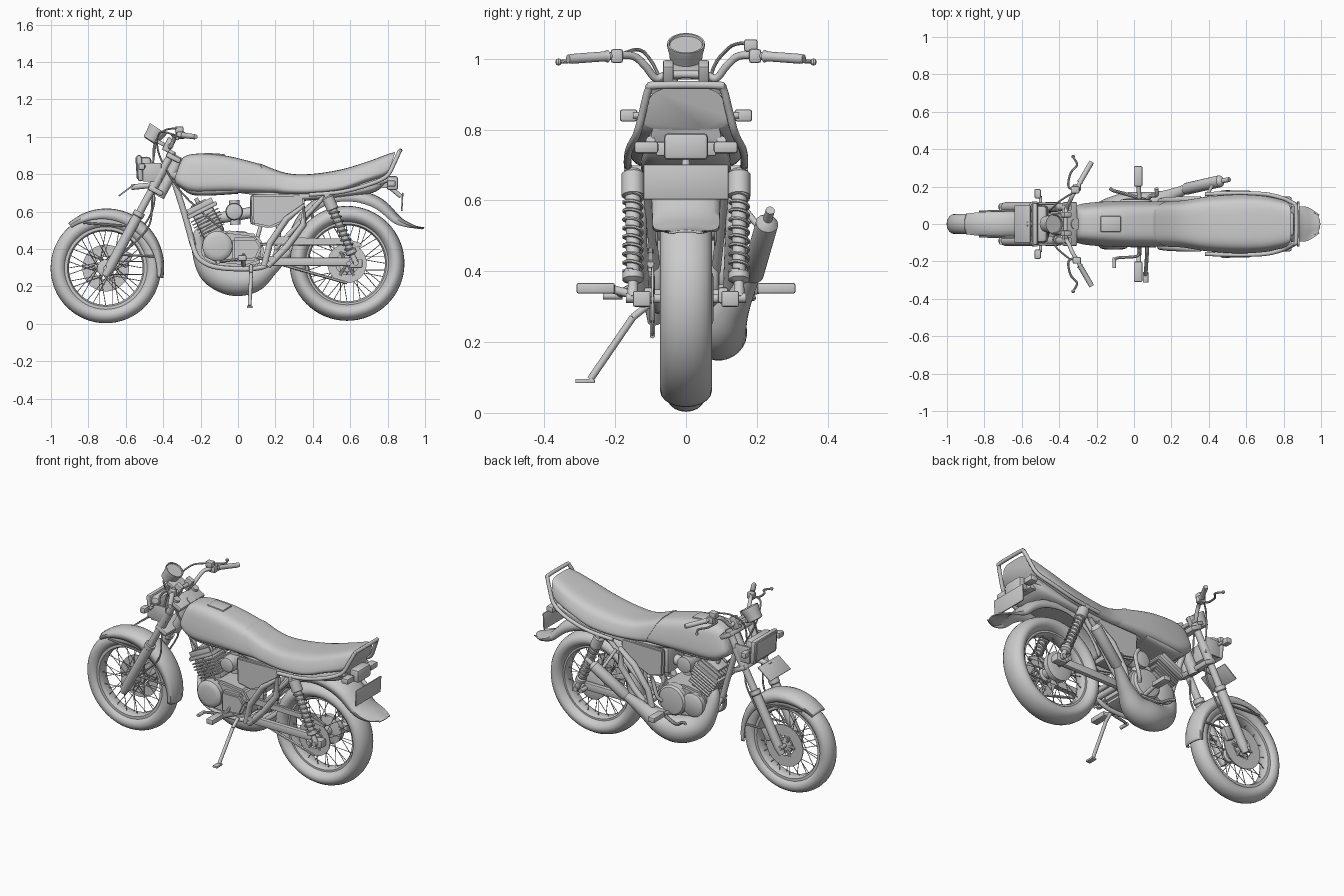
import bpy, bmesh
from math import sin, cos, pi, radians, copysign
from mathutils import Vector, Matrix

if "Cube" in bpy.data.objects:
    bpy.data.objects.remove(bpy.data.objects["Cube"])

SIDES = ((-1, "left"), (1, "right"))


def finish(name, bm, angle=35):
    bmesh.ops.recalc_face_normals(bm, faces=bm.faces)
    me = bpy.data.meshes.new(name)
    bm.to_mesh(me)
    bm.free()
    for p in me.polygons:
        p.use_smooth = True
    me.set_sharp_from_angle(angle=radians(angle))
    ob = bpy.data.objects.new(name, me)
    bpy.context.collection.objects.link(ob)
    return ob


def skin(bm, rings, wrap=True, loop=False, caps=True):
    vs = [[bm.verts.new(p) for p in r] for r in rings]
    n, m = len(vs), len(vs[0])
    for i in range(n if loop else n - 1):
        a, b = vs[i], vs[(i + 1) % n]
        for j in range(m if wrap else m - 1):
            k = (j + 1) % m
            bm.faces.new((a[j], a[k], b[k], b[j]))
    if caps and not loop and wrap:
        bm.faces.new(vs[0])
        bm.faces.new(vs[-1])


def spline(rows, k=5):
    """Catmull-Rom through rows of equal-length tuples."""
    out, n = [], len(rows)
    for i in range(n - 1):
        p = [rows[max(0, min(n - 1, i + d))] for d in (-1, 0, 1, 2)]
        for t in [j / k for j in range(k)]:
            out.append(tuple(.5 * (2*b + (c-a)*t + (2*a-5*b+4*c-d)*t*t + (3*b-a-3*c+d)*t**3)
                             for a, b, c, d in zip(*p)))
    return out + [tuple(rows[-1])]


def tube(name, pts, r=None, n=12, smooth=True, k=5):
    """Sweep a circle along points; rows may carry their own radius as a 4th value."""
    rows = [tuple(p) if len(p) == 4 else (*p, r) for p in pts]
    rows = spline(rows, k) if smooth else rows
    P = [Vector(q[:3]) for q in rows]
    c, rings, last = len(P), [], None
    for i in range(c):
        t = (P[min(c-1, i+1)] - P[max(0, i-1)]).normalized()
        u = t.orthogonal().normalized() if last is None else (last - t * last.dot(t)).normalized()
        last, v = u, t.cross(u)
        rings.append([P[i] + (u*cos(2*pi*j/n) + v*sin(2*pi*j/n)) * rows[i][3] for j in range(n)])
    bm = bmesh.new()
    skin(bm, rings)
    return finish(name, bm)


def rods(name, segs, r, n=16):
    bm = bmesh.new()
    for a, b in segs:
        a, b = Vector(a), Vector(b)
        M = Matrix.Translation((a+b)/2) @ (b-a).to_track_quat('Z', 'Y').to_matrix().to_4x4()
        bmesh.ops.create_cone(bm, cap_ends=True, segments=n, radius1=r, radius2=r,
                              depth=(b-a).length, matrix=M)
    return finish(name, bm)


def lathe(name, prof, org, axis=(0, 1, 0), n=48, closed=False):
    """Revolve (along, radius) pairs around an axis."""
    q, org = Vector(axis).to_track_quat('Z', 'Y'), Vector(org)
    rings = [[org + q @ Vector((r*cos(2*pi*j/n), r*sin(2*pi*j/n), a)) for j in range(n)]
             for a, r in prof]
    bm = bmesh.new()
    skin(bm, rings, loop=closed)
    return finish(name, bm)


def boxes(name, items, bevel=.006, tilt=0):
    """items: (center, size); tilt rotates each about y, in degrees."""
    bm = bmesh.new()
    for c, s in items:
        bmesh.ops.create_cube(bm, size=1, matrix=Matrix.Translation(c) @
                              Matrix.Rotation(radians(tilt), 4, 'Y') @ Matrix.Diagonal((*s, 1)))
    bmesh.ops.bevel(bm, geom=bm.edges[:], offset=bevel, segments=2, affect='EDGES', profile=.5)
    return finish(name, bm, 40)


def body(name, rows, taper=.2, e=.6, n=40):
    """Loft of rounded sections: top x, top z, bottom x, bottom z, half width."""
    rings = []
    for xt, zt, xb, zb, w in spline(rows, 6):
        ring = []
        for j in range(n):
            c, s = cos(2*pi*j/n), sin(2*pi*j/n)
            u = .5 + .5 * copysign(abs(s)**e, s)
            ring.append((xb+(xt-xb)*u, w*copysign(abs(c)**e, c)*(1-taper*u), zb+(zt-zb)*u))
        rings.append(ring)
    bm = bmesh.new()
    skin(bm, rings)
    return finish(name, bm, 50)


def plate(name, pts, y, t, bevel=.004):
    """Flat outline in x, z with thickness t around y."""
    bm = bmesh.new()
    skin(bm, [[(x, yy, z) for x, z in pts] for yy in (y-t/2, y+t/2)])
    bmesh.ops.bevel(bm, geom=bm.edges[:], offset=bevel, segments=2, affect='EDGES')
    return finish(name, bm)


def fender(name, cx, cz, rows):
    """Curved guard: angle, radius, half width, skirt depth around the wheel centre."""
    rings = []
    for a, r, w, d in spline(rows, 6):
        a = radians(a)
        sec = [(-1, -d), (-1, -d*.45), (-.8, -.012), (-.42, -.002), (0, 0),
               (.42, -.002), (.8, -.012), (1, -d*.45), (1, -d)]
        rings.append([(cx+(r+h)*cos(a), y*w, cz+(r+h)*sin(a)) for y, h in sec])
    bm = bmesh.new()
    skin(bm, rings, wrap=False)
    ob = finish(name, bm, 60)
    ob.modifiers.new("thickness", 'SOLIDIFY').thickness = .006


def wheel(tag, x, z, rc, h, w):
    tyre = [(w*cos(2*pi*i/20), rc + h*sin(2*pi*i/20)) for i in range(20)]
    lathe(tag+"_tyre", tyre, (x, 0, z), n=64, closed=True)
    ri = rc - h
    lathe(tag+"_rim", [(-.036, ri+.012), (-.036, ri-.004), (-.02, ri-.012), (.02, ri-.012),
                       (.036, ri-.004), (.036, ri+.012)], (x, 0, z), n=64, closed=True)
    lathe(tag+"_hub", [(-.06, .02), (-.055, .045), (-.042, .045), (-.035, .03), (.035, .03),
                       (.042, .045), (.055, .045), (.06, .02)], (x, 0, z), n=32)
    segs = []
    for i in range(36):
        a, s = 2*pi*i/36, (-1, 1)[i % 2]
        b = a + (.75 if i % 4 < 2 else -.75)
        segs.append(((x+.043*cos(b), s*.048, z+.043*sin(b)),
                     (x+(ri-.008)*cos(a), s*.01, z+(ri-.008)*sin(a))))
    rods(tag+"_spokes", segs, .002, 6)


FX, FZ, RX, RZ = -.707, .298, .583, .323
wheel("front", FX, FZ, .252, .043, .054)
wheel("rear", RX, RZ, .261, .046, .073)
fender("front_fender", FX, FZ, [(130, .312, .055, .03), (105, .317, .066, .05), (75, .319, .068, .062),
                                (50, .317, .068, .065), (20, .314, .066, .05), (-10, .312, .06, .035)])
fender("rear_fender", RX, RZ, [(150, .35, .085, .05), (110, .39, .095, .06), (67, .395, .098, .065),
                               (42, .378, .095, .05), (30, .412, .09, .03), (25, .456, .05, .012)])

# front brake disc and caliper, rear drum and sprocket
lathe("brake_disc", [(.056, .06), (.056, .125), (.062, .125), (.062, .06)], (FX, 0, FZ), closed=True)
rods("disc_carrier", [((FX+.03*cos(i*pi/3), .058, FZ+.03*sin(i*pi/3)),
                       (FX+.07*cos(i*pi/3), .058, FZ+.07*sin(i*pi/3))) for i in range(6)], .009, 8)
boxes("caliper", [((-.60, .062, .345), (.05, .04, .08))], .008, 28)
lathe("rear_drum", [(.03, .03), (.04, .085), (.07, .085), (.078, .06), (.078, .02)], (RX, 0, RZ))
lathe("rear_sprocket", [(-.098, .06), (-.098, .105), (-.092, .105), (-.092, .06)], (RX, 0, RZ), closed=True)
rods("sprocket_arms", [((RX, -.095, RZ), (RX+.075*cos(i*pi/3), -.095, RZ+.075*sin(i*pi/3)))
                       for i in range(6)], .008, 8)
rods("chain", [((.1, -.095, .425), (RX, -.095, RZ+.105)), ((.1, -.095, .355), (RX, -.095, RZ-.105))], .008, 6)
plate("chain_guard", [(.18, .47), (.45, .455), (.58, .455), (.66, .43), (.66, .41), (.55, .425), (.18, .425)], -.1, .02)
rods("axles", [((FX, -.11, FZ), (FX, .11, FZ)), ((RX+.01, -.17, RZ), (RX+.01, .17, RZ))], .013)

# fork direction from axle towards the steering head
D = Vector((.477, 0, .879))
def fork(t, y, off=0):
    return Vector((-.696, y, .282)) + D*t + Vector((.879, 0, -.477)) * off
for s, tag in SIDES:
    y = s*.09
    tube(tag+"_fork_slider", [(*fork(-.03, y), .018), (*fork(.02, y), .027), (*fork(.33, y), .027),
                              (*fork(.335, y), .031), (*fork(.36, y), .031)], smooth=False, n=20)
    rods(tag+"_fork_tube", [(fork(.35, y), fork(.73, y))], .02, 20)
    rods(tag+"_fork_cover", [(fork(.5, y), fork(.62, y))], .026, 20)
    rods(tag+"_fender_stay", [(fork(.27, s*.075), (FX-.12, s*.066, .54)),
                              (fork(.1, s*.07), (FX+.26, s*.064, .36))], .006, 8)
boxes("triple_clamps", [(fork(t, 0, .02), (.085, .235, .03)) for t in (.5, .70)], .01, 28)
rods("steering_head", [(fork(.48, 0, .05), fork(.72, 0, .05))], .03)

# headlight, signals and front plate
boxes("headlight_shell", [((-.495, 0, .83), (.07, .2, .125))], .022, -4)
boxes("headlight_rim", [((-.525, 0, .832), (.03, .225, .14))], .012, -4)
boxes("headlight_lens", [((-.54, 0, .832), (.01, .19, .115))], .004, -4)
boxes("headlight_bracket", [((-.46, s*.108, .81), (.1, .012, .1)) for s in (-1, 1)], .004)
boxes("front_signals", [((-.515, s*.162, .84), (.035, .05, .035)) for s in (-1, 1)], .008)
rods("front_signal_stalks", [((-.5, -.15, .84), (-.5, .15, .84))], .009)
boxes("front_plate", [((-.595, 0, .715), (.105, .2, .008))], .003, -37)
rods("front_plate_stay", [((-.57, 0, .73), (-.47, 0, .74))], .015)

# gauge, handlebar, grips, levers and cables
lathe("gauge", [(-.055, .03), (-.05, .044), (-.01, .047), (.015, .053), (.026, .053), (.026, .048), (.02, .046)],
      (-.44, 0, 1.022), (.52, 0, .8), 40)
boxes("bar_clamps", [((-.37, s*.05, .955), (.045, .03, .075)) for s in (-1, 1)], .006, 28)
boxes("gauge_bracket", [((-.41, 0, .965), (.07, .11, .02))], .004, 28)
half = [(-.365, .05, .955), (-.36, .085, .945), (-.345, .115, .98), (-.33, .15, 1.008),
        (-.295, .21, 1.008), (-.23, .325, 1.0)]
tube("handlebar", [(x, -y, z) for x, y, z in half[::-1]] + half, .011)
for s, tag in SIDES:
    tube(tag+"_grip", [(-.29, s*.222, 1.007, .018), (-.286, s*.229, 1.007, .014), (-.232, s*.322, 1, .014),
                       (-.226, s*.333, 1, .012)], n=16, smooth=False)
    boxes(tag+"_switch", [((-.305, s*.195, 1.008), (.045, .035, .04))], .008)
    tube(tag+"_lever", [(-.31, s*.18, 1.01), (-.35, s*.2, 1.008), (-.34, s*.27, 1), (-.305, s*.315, .995),
                        (-.32, s*.35, .992)], .006, 8)
    lathe(tag+"_lever_ball", [(-.009, .003), (-.006, .008), (0, .01), (.006, .008), (.009, .003)],
          (-.325, s*.36, .991), n=12)
boxes("brake_reservoir", [((-.315, .183, 1.038), (.045, .038, .034))], .006)
tube("brake_hose", [(-.33, .165, 1.045), (-.4, .12, 1.03), (-.45, .07, .95), (-.45, .06, .75),
                    (-.46, .075, .6), (-.59, .075, .4)], .005, 8)
tube("clutch_cable", [(-.34, -.19, 1.01), (-.42, -.12, 1.02), (-.42, -.06, .9), (-.3, -.05, .7), (-.08, -.1, .5)], .005, 8)
tube("speedometer_cable", [(-.44, -.02, .97), (-.46, -.06, .8), (-.46, -.08, .64), (-.49, -.075, .5), (-.68, -.07, .32)], .005, 8)

# tank, seat and tail
body("fuel_tank", [(-.315, .85, -.34, .775, .075), (-.285, .895, -.325, .74, .105), (-.2, .91, -.24, .70, .125),
                   (-.05, .896, -.04, .70, .135), (.115, .855, .205, .695, .13)], .28, .5)
body("tank_nose", [(-.335, .79, -.34, .775, .06), (-.27, .78, -.27, .70, .085), (-.18, .76, -.18, .685, .1), (0, .76, 0, .695, .11)], 0, .5)
boxes("tank_filler", [((-.125, 0, .903), (.11, .085, .016))], .006, 4)
body("seat", [(.115, .858, .2, .695, .133), (.25, .808, .27, .69, .138), (.38, .80, .4, .69, .16),
              (.55, .825, .55, .706, .172), (.7, .87, .68, .752, .165), (.8, .907, .77, .78, .146),
              (.84, .918, .805, .80, .132)], .28, .5)
body("tail_cowl", [(.33, .71, .33, .655, .12), (.55, .73, .55, .675, .13), (.72, .79, .72, .70, .12), (.81, .82, .79, .75, .1)], .05)
rail = [(.38, .16, .69), (.55, .165, .705), (.7, .16, .745), (.795, .138, .79), (.835, .12, .86), (.86, .105, .915), (.867, .085, .925)]
tube("grab_rail", rail + [(x, -y, z) for x, y, z in rail[::-1]], .011)
boxes("tail_light", [((.825, 0, .752), (.06, .125, .075))], .012)
boxes("tail_light_bracket", [((.77, 0, .745), (.06, .17, .04))], .006)
boxes("rear_signals", [((.82, s*.112, .75), (.045, .068, .034)) for s in (-1, 1)], .008)
boxes("rear_plate", [((.878, 0, .652), (.008, .24, .098))], .003, 3)
rods("rear_plate_stay", [((.80, 0, .74), (.872, 0, .68))], .012)

# frame, side covers and swingarm
tube("down_tube", [(-.35, 0, .79), (-.29, 0, .6), (-.24, 0, .42)], .017)
rods("backbone", [((-.36, 0, .8), (.1, 0, .72))], .03)
for s, tag in SIDES:
    tube(tag+"_cradle", [(-.25, s*.01, .45), (-.21, s*.06, .35), (-.1, s*.075, .30), (.12, s*.08, .30),
                         (.2, s*.08, .37), (.21, s*.08, .55), (.12, s*.08, .7)], .013)
    tube(tag+"_seat_rail", [(.02, s*.07, .71), (.3, s*.1, .68), (.55, s*.115, .7), (.8, s*.1, .77)], .013)
    rods(tag+"_frame_strut", [((.2, s*.085, .4), (.46, s*.115, .68))], .013)
    plate(tag+"_side_cover", [(.07, .69), (.075, .53), (.17, .51), (.24, .54), (.36, .64), (.35, .695)], s*.105, .03, .01)
    tube(tag+"_footrest_hanger", [(.14, s*.12, .31), (.17, s*.125, .43), (.26, s*.13, .56), (.35, s*.13, .63),
                                  (.35, s*.13, .53), (.26, s*.125, .41), (.16, s*.12, .31)], .018, smooth=False)
    boxes(tag+"_swingarm", [((.395, s*.105, .332), (.46, .03, .046))], .008)
    boxes(tag+"_axle_adjuster", [((.63, s*.125, .322), (.07, .05, .045))], .006)
    # shock absorbers
    top, bot, y = Vector((.475, 0, .685)), Vector((.63, 0, .325)), s*.15
    at = lambda t: top.lerp(bot, t) + Vector((0, y, 0))
    tube(tag+"_shock_body", [(*at(0), .02), (*at(.03), .032), (*at(.2), .032), (*at(.21), .022), (*at(.8), .018),
                             (*at(.81), .03), (*at(.86), .03), (*at(.88), .014), (*at(1), .016)], n=20, smooth=False)
    u = (bot-top).normalized().cross(Vector((0, 1, 0)))
    tube(tag+"_shock_spring", [at(.2+.61*i/126) + (u*cos(i*2*pi/14) + Vector((0, sin(i*2*pi/14), 0)))*.026
                               for i in range(127)], .005, 6, smooth=False)
    rods(tag+"_shock_mounts", [((.475, s*.1, .685), (.475, s*.175, .685)), ((.63, s*.1, .325), (.63, s*.17, .325))], .014)
    # footpegs
    boxes(tag+"_footpeg", [((.022, s*.255, .352), (.045, .108, .03))], .006)
    rods(tag+"_footpeg_arm", [((.03, s*.08, .315), (.025, s*.21, .35))], .012)
rods("swingarm_pivot", [((.18, -.14, .345), (.18, .14, .345))], .018)
boxes("air_box", [((.14, 0, .61), (.15, .16, .16))], .015)
rods("frame_crossmembers", [((.475, -.13, .685), (.475, .13, .685)), ((.24, -.1, .335), (.24, .1, .335))], .014)

# engine: case, covers, finned cylinder, head, carburettor
plate("crankcase", [(-.2, .42), (-.17, .48), (-.06, .5), (.1, .48), (.14, .42), (.13, .33), (.04, .3), (-.12, .315), (-.19, .35)], 0, .19, .014)
lathe("left_engine_cover", [(-.135, .05), (-.13, .07), (-.12, .08), (-.08, .08)], (-.11, 0, .415))
plate("sprocket_cover", [(-.03, .46), (.1, .46), (.13, .41), (.1, .34), (-.03, .33)], -.1, .05, .012)
lathe("clutch_cover", [(.08, .092), (.118, .09), (.13, .08), (.135, .055)], (.01, 0, .405))
lathe("right_engine_cover", [(.08, .07), (.11, .07), (.12, .055)], (-.12, 0, .405))
B, U = Vector((-.125, 0, .475)), Vector((-.454, 0, .891))
boxes("cylinder_core", [(B+U*.08, (.12, .12, .17))], .015, -27)
boxes("cylinder_fins", [(B+U*(.03+.0175*i), (.165 if i > 2 else .145, .165, .007)) for i in range(6)], .002, -27)
boxes("cylinder_head", [(B+U*.148, (.175, .175, .022)), (B+U*.18, (.09, .1, .03))], .005, -27)
boxes("head_fins", [(B+U*.17+Vector((0, -.075+.025*i, 0)), (.15, .007, .035)) for i in range(7)], .002, -27)
rods("spark_plug", [(B+U*.19, B+U*.22)], .011)
rods("carburettor_intake", [((-.13, 0, .56), (.1, 0, .6))], .03)
lathe("carburettor", [(-.085, .03), (-.08, .042), (-.06, .047), (.05, .047), (.055, .03)], (-.02, 0, .6), n=32)
rods("carburettor_bowl", [((-.02, 0, .66), (-.015, 0, .53))], .028)

# exhaust chamber and muffler on the right side
tube("exhaust_chamber", [(-.16, .02, .52, .028), (-.21, .03, .47, .033), (-.195, .05, .37, .048), (-.14, .07, .275, .066),
                         (-.03, .09, .23, .08), (.08, .1, .24, .072), (.17, .135, .3, .046), (.24, .17, .36, .03), (.28, .188, .392, .024)], n=28)
tube("muffler", [(.27, .185, .385, .024), (.28, .188, .392, .032), (.46, .229, .535, .032), (.47, .23, .543, .022),
                 (.475, .231, .547, .013), (.51, .238, .572, .013)], n=24, smooth=False)
rods("muffler_bracket", [((.42, .21, .52), (.38, .13, .62))], .009)

# side stand, gear lever, kick starter, brake pedal
rods("side_stand", [((.07, -.1, .31), (.07, -.15, .27)), ((.07, -.15, .27), (.062, -.27, .095))], .01)
boxes("side_stand_foot", [((.062, -.285, .09), (.03, .055, .012))], .003)
tube("gear_lever", [(.03, -.12, .37), (.02, -.17, .35), (-.08, -.18, .335), (-.1, -.19, .335)], .008, 8)
rods("gear_lever_toe", [((-.105, -.18, .33), (-.105, -.235, .33))], .01)
tube("kick_starter", [(.07, .13, .39), (.09, .15, .42), (.12, .155, .52), (.12, .19, .55)], .011)
tube("brake_pedal", [(.06, .13, .31), (-.04, .16, .29), (-.1, .175, .32), (-.13, .19, .325)], .009, 8)
